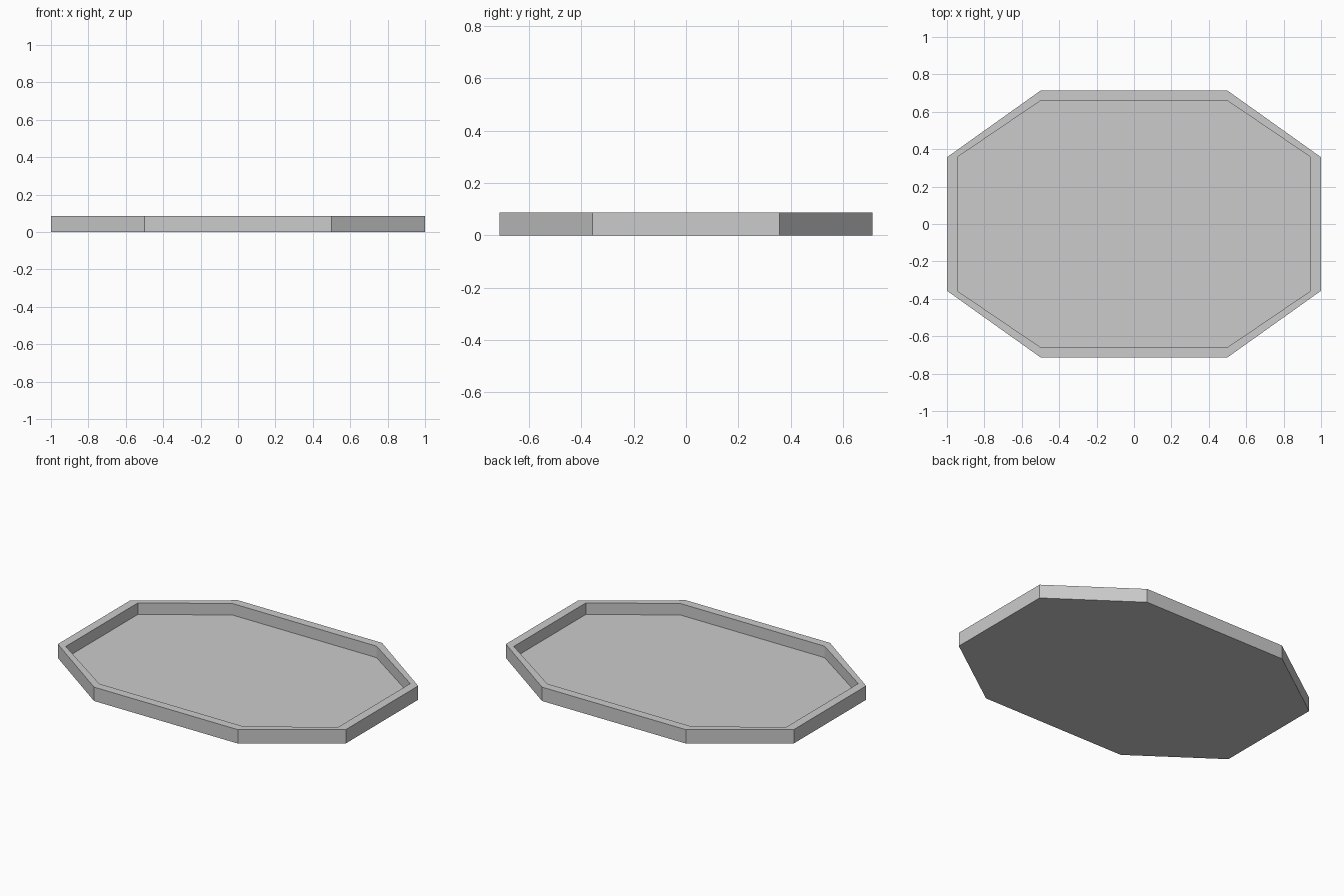
import bpy, bmesh

if "Cube" in bpy.data.objects:
    bpy.data.objects.remove(bpy.data.objects["Cube"])

HEIGHT, FLOOR = 0.087, 0.015


def octagon(bm, half_x, half_y, z):
    """Ring of eight vertices, counter-clockwise; the cut corners stay fixed."""
    cx, cy = 0.5, 0.357
    pts = [(half_x, -cy), (half_x, cy), (cx, half_y), (-cx, half_y),
           (-half_x, cy), (-half_x, -cy), (-cx, -half_y), (cx, -half_y)]
    return [bm.verts.new((x, y, z)) for x, y in pts]


# Tray: outer wall, rim, inner wall and recessed floor as one closed shell
bm = bmesh.new()
rings = [octagon(bm, *r) for r in [
    (1.0, 0.713, 0.0),
    (1.0, 0.713, HEIGHT),
    (0.945, 0.659, HEIGHT),
    (0.945, 0.659, FLOOR)]]
for a, b in zip(rings, rings[1:]):
    for i in range(8):
        j = (i + 1) % 8
        bm.faces.new((a[i], a[j], b[j], b[i]))
bm.faces.new(rings[0][::-1])   # underside
bm.faces.new(rings[-1])        # tray floor
bmesh.ops.recalc_face_normals(bm, faces=bm.faces)

mesh = bpy.data.meshes.new("octagonal_tray")
bm.to_mesh(mesh)
bm.free()
tray = bpy.data.objects.new("octagonal_tray", mesh)
bpy.context.collection.objects.link(tray)
